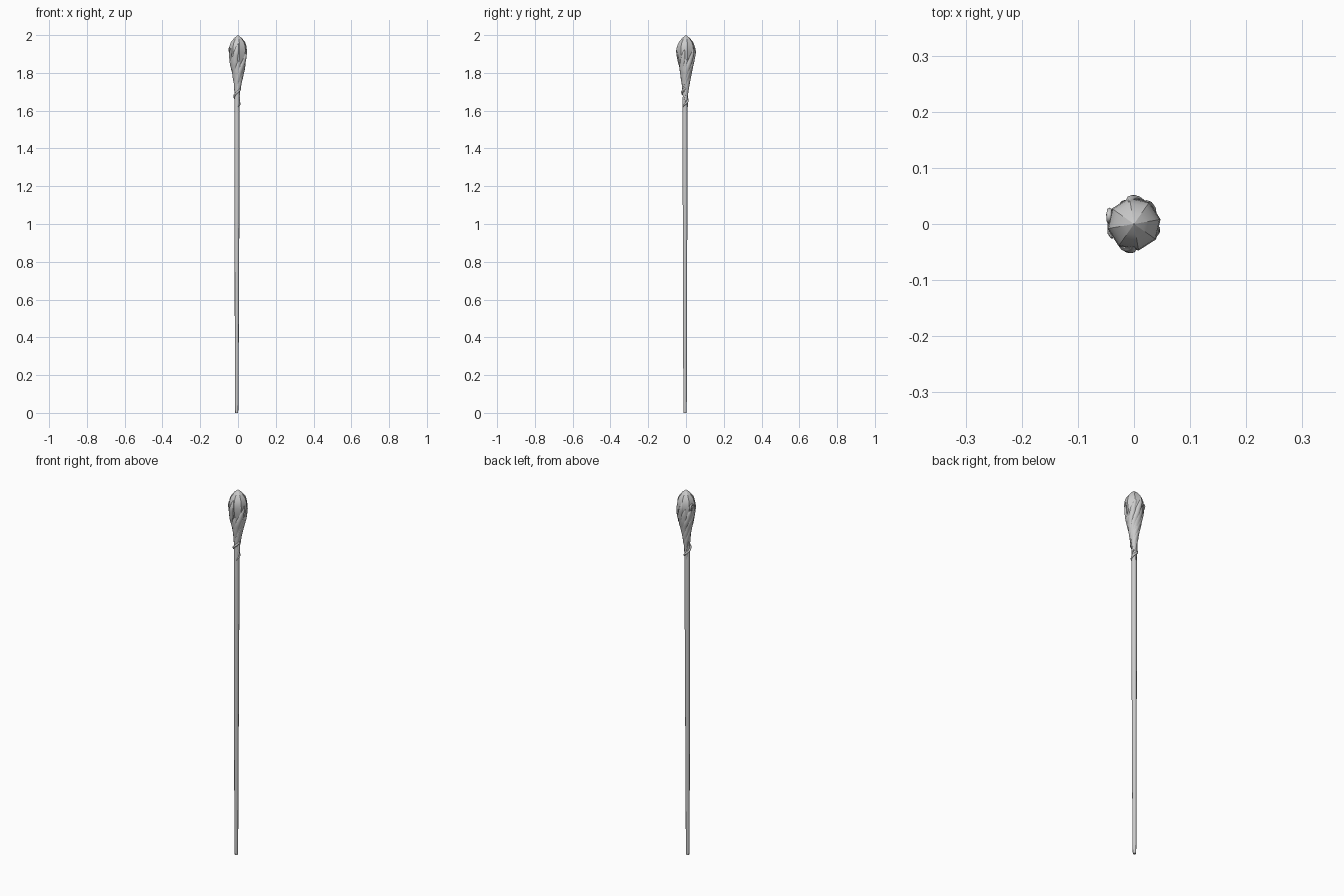
import bpy, bmesh, math
from mathutils import Vector

if "Cube" in bpy.data.objects:
    bpy.data.objects.remove(bpy.data.objects["Cube"])

CX, CY = -0.005, -0.005   # shaft axis, slightly off the head centre


def lathe(name, profile, sides, turn=0.0, smooth=None):
    """Closed turned form from (radius, z, x, y) rings, bottom to top."""
    bm = bmesh.new()
    rings = []
    for r, z, x, y in profile:
        rings.append([bm.verts.new((x + r * math.cos(turn + math.tau * i / sides),
                                    y + r * math.sin(turn + math.tau * i / sides), z))
                      for i in range(sides)])
    for a, b in zip(rings, rings[1:]):
        for i in range(sides):
            j = (i + 1) % sides
            bm.faces.new((a[i], a[j], b[j], b[i]))
    bm.faces.new(rings[0][::-1])
    bm.faces.new(rings[-1])
    return finish(name, bm, smooth)


def finish(name, bm, smooth):
    me = bpy.data.meshes.new(name)
    bm.to_mesh(me)
    bm.free()
    ob = bpy.data.objects.new(name, me)
    bpy.context.collection.objects.link(ob)
    if smooth:
        bpy.context.view_layer.objects.active = ob
        bpy.ops.object.select_all(action='DESELECT')
        ob.select_set(True)
        bpy.ops.object.shade_smooth_by_angle(angle=math.radians(smooth))
    return ob


def lerp(table, t):
    """Piecewise linear lookup in (key, value) pairs."""
    for (a, va), (b, vb) in zip(table, table[1:]):
        if t <= b:
            return va + (vb - va) * max(0, (t - a) / (b - a))
    return table[-1][1]


def sweep(name, path, flat=1.0, sides=8):
    """Tube through (point, radius); flat squashes it toward the staff axis."""
    bm = bmesh.new()
    rings = []
    for k, (p, r) in enumerate(path):
        tan = (path[min(k + 1, len(path) - 1)][0] - path[max(k - 1, 0)][0]).normalized()
        out = Vector((p.x, p.y, 0))
        out = (out - tan * out.dot(tan)).normalized()
        side = tan.cross(out)
        rings.append([bm.verts.new(p + out * (r * flat * math.cos(math.tau * i / sides))
                                   + side * (r * math.sin(math.tau * i / sides)))
                      for i in range(sides)])
    for a, b in zip(rings, rings[1:]):
        for i in range(sides):
            j = (i + 1) % sides
            bm.faces.new((a[i], a[j], b[j], b[i]))
    bm.faces.new(rings[0][::-1])
    bm.faces.new(rings[-1])
    bmesh.ops.recalc_face_normals(bm, faces=bm.faces)
    return finish(name, bm, 60)


# Shaft: long tapered pole
lathe("shaft", [(0.008, 0.0, -0.007, CY), (0.0095, 0.06, -0.007, CY),
                (0.0115, 0.7, -0.006, CY), (0.0135, 1.3, CX, CY),
                (0.0135, 1.66, CX, CY), (0.011, 1.76, -0.002, -0.002)], 10, smooth=40)

# Faceted gem in the head
lathe("gem", [(r, z, 0, 0) for r, z in
              ((0.010, 1.73), (0.019, 1.78), (0.029, 1.83), (0.041, 1.88), (0.048, 1.915),
               (0.046, 1.94), (0.038, 1.963), (0.020, 1.985), (0.001, 2.0))],
      8, math.radians(10), smooth=25)

# Root strands: twist up from the shaft and open around the gem
CENTRE = [(1.63, 0.010), (1.70, 0.009), (1.75, 0.015), (1.80, 0.023),
          (1.85, 0.034), (1.90, 0.044), (1.925, 0.046), (1.96, 0.040)]
TWIST = [(1.63, -250), (1.70, -160), (1.78, -75), (1.86, -22), (1.92, 0), (1.96, 8)]


def strand_path(angle, z0, z1, width, steps=26):
    path = []
    for k in range(steps + 1):
        t = k / steps
        z = z0 + (z1 - z0) * t
        a = math.radians(angle + lerp(TWIST, z))
        r = lerp(CENTRE, z)
        off = lerp([(1.63, CX), (1.80, 0.0), (2, 0.0)], z)
        w = width * lerp([(0, 0.35), (0.2, 0.65), (0.65, 1.0), (0.85, 0.75), (1, 0.12)], t)
        path.append((Vector((off + r * math.cos(a), off + r * math.sin(a), z)), w))
    return path


STRANDS = [(165, 1.66, 1.925, 0.015), (208, 1.64, 1.935, 0.016), (262, 1.67, 1.955, 0.017),
           (350, 1.62, 1.925, 0.016), (58, 1.65, 1.935, 0.016), (95, 1.68, 1.955, 0.015)]
for i, (ang, z0, z1, w) in enumerate(STRANDS):
    sweep(f"root_strand_{i + 1}", strand_path(ang, z0, z1, w), flat=0.62)

# Webs of bark bridging the strands on the left and back
for i, (ang, z1) in enumerate(((186, 1.92), (235, 1.90), (125, 1.91), (22, 1.87), (305, 1.86))):
    sweep(f"bark_web_{i + 1}", strand_path(ang, 1.70, z1, 0.019), flat=0.4)

# Thin vine winding round the top of the shaft
vine = []
for k in range(33):
    t = k / 32
    a = math.radians(-60 + 560 * t)
    r = 0.0135 + 0.003 * t
    vine.append((Vector((CX + r * math.cos(a), CY + r * math.sin(a), 1.62 + 0.13 * t)),
                 0.0055 * min(1, 0.3 + 5 * t, 0.3 + 5 * (1 - t))))
sweep("thin_vine", vine)

# Curled root tip on the left of the head
curl = []
for k in range(29):
    t = k / 28
    a = math.radians(-90 + 500 * t)
    r = 0.013 * (1 - 0.75 * t)
    curl.append((Vector((-0.043 - 0.004 * t, 0.013 + r * math.cos(a),
                         1.922 + 1.3 * r * math.sin(a))), 0.0055 * (1 - 0.5 * t)))
sweep("curled_tip", curl, sides=6)
